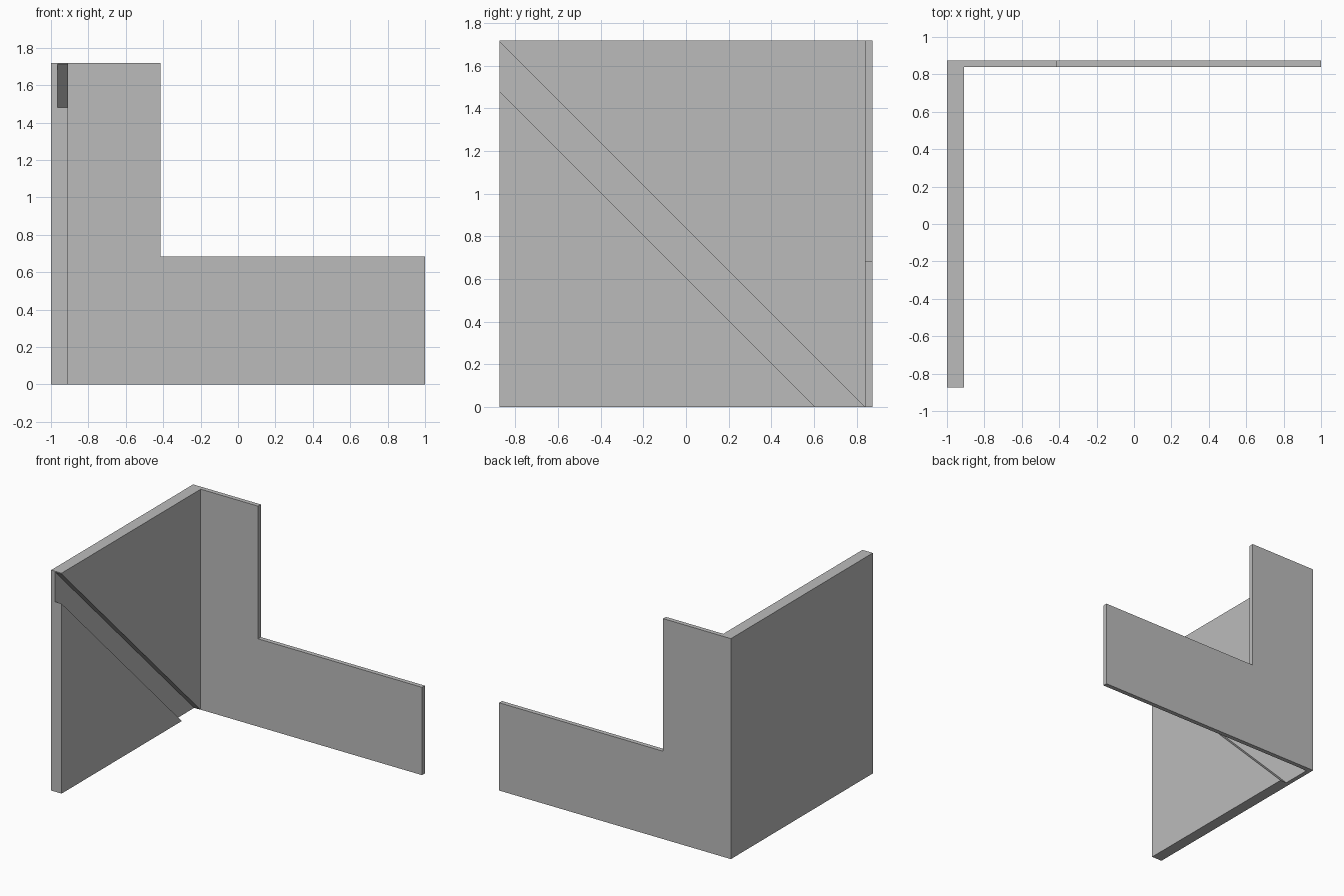
import bpy
import bmesh

old = bpy.data.objects.get("Cube")
if old:
    bpy.data.objects.remove(old, do_unlink=True)

grey = bpy.data.materials.new("plain grey")
grey.use_nodes = True
colour = (0.5, 0.5, 0.5, 1)
grey.diffuse_color = colour
grey.node_tree.nodes["Principled BSDF"].inputs["Base Color"].default_value = colour

LEFT, FRONT, BACK, TOP = -1.0, -0.875, 0.875, 1.72
INNER_X, INNER_Y = -0.91, 0.84      # inner faces of the two walls
GROOVE_X = -0.965                   # floor of the groove


def extrude(name, points, offset):
    """Make a solid from a closed outline pushed along one axis."""
    bm = bmesh.new()
    face = bm.faces.new([bm.verts.new(p) for p in points])
    grown = bmesh.ops.extrude_face_region(bm, geom=[face])["geom"]
    verts = [g for g in grown if isinstance(g, bmesh.types.BMVert)]
    bmesh.ops.translate(bm, vec=offset, verts=verts)
    bmesh.ops.recalc_face_normals(bm, faces=bm.faces)
    mesh = bpy.data.meshes.new(name)
    bm.to_mesh(mesh)
    bm.free()
    mesh.materials.append(grey)
    obj = bpy.data.objects.new(name, mesh)
    bpy.context.collection.objects.link(obj)
    return obj


def combine(target, tool, operation):
    """Apply a boolean and remove the tool object."""
    mod = target.modifiers.new(operation.lower(), "BOOLEAN")
    mod.operation, mod.solver, mod.object = operation, "EXACT", tool
    bpy.context.view_layer.objects.active = target
    bpy.ops.object.modifier_apply(modifier=mod.name)
    bpy.data.objects.remove(tool, do_unlink=True)


# Stepped back panel
step_x, step_z = -0.415, 0.685
outline = [(LEFT, 0), (1, 0), (1, step_z), (step_x, step_z), (step_x, TOP), (LEFT, TOP)]
walls = extrude("corner_walls", [(x, INNER_Y, z) for x, z in outline],
                (0, BACK - INNER_Y, 0))

# Thick square side wall
side = [(FRONT, 0), (BACK, 0), (BACK, TOP), (FRONT, TOP)]
side_wall = extrude("side_wall", [(LEFT, y, z) for y, z in side],
                    (INNER_X - LEFT, 0, 0))

# Diagonal groove across the inner face, open at both ends
over, low, high = 0.2, 0.607, 0.838
band = [(FRONT - over, high - FRONT + over), (FRONT - over, low - FRONT + over),
        (low + over, -over), (high + over, -over)]
groove = extrude("groove_cutter", [(GROOVE_X, y, z) for y, z in band], (0.2, 0, 0))
groove.hide_render = True
combine(side_wall, groove, "DIFFERENCE")

# Join both walls into one clean solid
combine(walls, side_wall, "UNION")
bm = bmesh.new()
bm.from_mesh(walls.data)
bmesh.ops.remove_doubles(bm, verts=bm.verts, dist=0.0005)
bmesh.ops.dissolve_limit(bm, angle_limit=0.01, verts=bm.verts, edges=bm.edges)
bm.to_mesh(walls.data)
bm.free()
